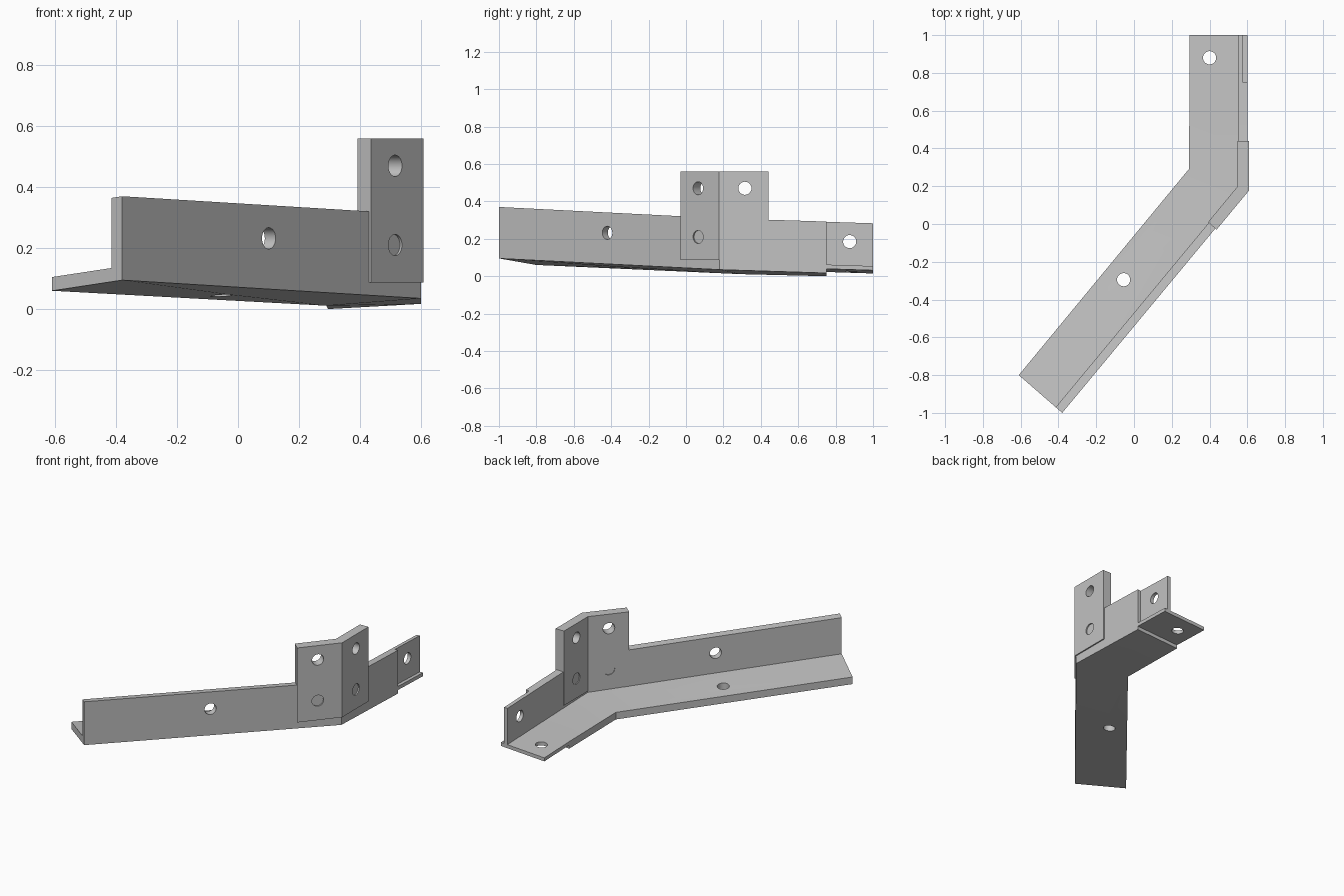
import bpy, bmesh
from mathutils import Vector, Matrix

old = bpy.data.objects.get("Cube")
if old:
    bpy.data.objects.remove(old, do_unlink=True)

steel = bpy.data.materials.new("plain_grey")
steel.use_nodes = True
grey = (0.54, 0.54, 0.54, 1)
steel.diffuse_color = grey
steel.node_tree.nodes["Principled BSDF"].inputs["Base Color"].default_value = grey


def link(name, bm):
    """Turn a bmesh into a grey object in the scene."""
    bmesh.ops.recalc_face_normals(bm, faces=bm.faces)
    mesh = bpy.data.meshes.new(name)
    bm.to_mesh(mesh)
    bm.free()
    mesh.materials.append(steel)
    ob = bpy.data.objects.new(name, mesh)
    bpy.context.collection.objects.link(ob)
    return ob


def sweep(name, stations, section):
    """Skin a section (fraction across, height) through outer/inner point pairs."""
    bm = bmesh.new()
    rings = []
    for outer, inner in stations:
        a, b = Vector(outer), Vector(inner)
        rings.append([bm.verts.new(a.lerp(b, f) + Vector((0, 0, h))) for f, h in section])
    n = len(section)
    for r, s in zip(rings, rings[1:]):
        for i in range(n):
            j = (i + 1) % n
            bm.faces.new((r[i], r[j], s[j], s[i]))
    bm.faces.new(rings[0])
    bm.faces.new(rings[-1])
    return link(name, bm)


def drill(ob, holes):
    """Cut round holes, each given by centre and axis."""
    cutters = []
    for centre, axis in holes:
        bm = bmesh.new()
        turn = Vector(axis).to_track_quat('Z', 'Y').to_matrix().to_4x4()
        bmesh.ops.create_cone(bm, cap_ends=True, segments=32, radius1=RADIUS,
                              radius2=RADIUS, depth=0.2,
                              matrix=Matrix.Translation(centre) @ turn)
        cutter = link("hole_cutter", bm)
        cutter.hide_render = True
        mod = ob.modifiers.new("hole", 'BOOLEAN')
        mod.operation = 'DIFFERENCE'
        mod.solver = 'EXACT'
        mod.object = cutter
        cutters.append(cutter)
    graph = bpy.context.evaluated_depsgraph_get()
    cut = bpy.data.meshes.new_from_object(ob.evaluated_get(graph))
    ob.modifiers.clear()
    ob.data = cut
    for cutter in cutters:
        bpy.data.objects.remove(cutter, do_unlink=True)
    bpy.ops.object.select_all(action='DESELECT')
    ob.select_set(True)
    bpy.context.view_layer.objects.active = ob
    bpy.ops.object.shade_smooth_by_angle(angle=0.5)


RADIUS = 0.035
HEIGHT, THICK, WALL = 0.275, 0.045, 0.15
UP, SIDE, SLANT = (0, 0, 1), (1, 0, 0), (1.18, -0.98, 0)

# Outer wall foot and inner floor edge along the bent rail
near_end = ((-0.38, -1, 0.095), (-0.61, -0.80, 0.06))
bend = ((0.60, 0.18, 0.035), (0.29, 0.29, 0.011))
step = ((0.60, 0.75, 0.017), (0.295, 0.75, 0))
far_end = ((0.60, 1, 0.009), (0.295, 1, -0.008))

# Bent L-shaped rail
rail = sweep("angle_rail", [near_end, bend, step],
             [(0, 0), (0, HEIGHT), (WALL, HEIGHT), (WALL, THICK), (1, THICK), (1, 0)])
drill(rail, [((0.10, -0.42, 0.232), SLANT), ((-0.055, -0.295, 0.09), UP)])

# Thinned lap joint at the far end
half = THICK / 2
lap = sweep("lap_end", [step, far_end],
            [(0, half), (0, THICK), (WALL / 2, THICK), (WALL / 2, HEIGHT),
             (WALL, HEIGHT), (WALL, THICK), (1, THICK), (1, half)])
drill(lap, [((0.57, 0.875, 0.185), SIDE), ((0.40, 0.88, 0.03), UP)])

# Upright corner plate wrapped around the bend
plate = sweep("corner_plate",
              [((0.437, -0.03, 0), (0.392, 0.01, 0)),
               ((0.608, 0.176, 0), (0.549, 0.20, 0)),
               ((0.608, 0.44, 0), (0.549, 0.44, 0))],
              [(0, 0.087), (0, 0.56), (1, 0.56), (1, 0.087)])
holes = []
for z in (0.21, 0.47):
    holes += [((0.515, 0.065, z), SLANT), ((0.58, 0.315, z), SIDE)]
drill(plate, holes)
